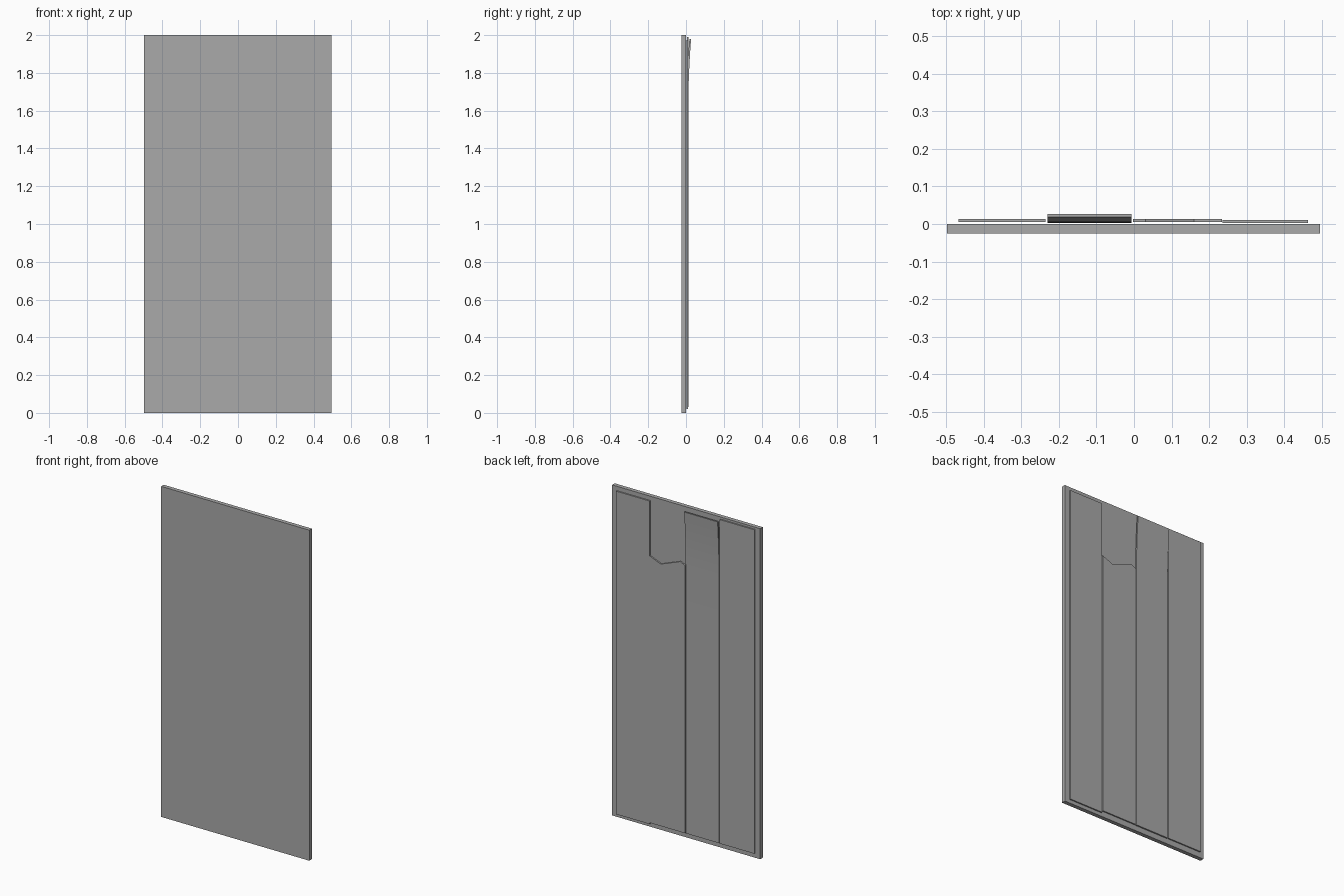
import bpy
import bmesh

cube = bpy.data.objects.get("Cube")
if cube:
    bpy.data.objects.remove(cube, do_unlink=True)

grey = bpy.data.materials.new("plain_grey")
grey.use_nodes = True
colour = (0.4, 0.4, 0.4, 1.0)
grey.diffuse_color = colour
for node in grey.node_tree.nodes:
    if node.type == "BSDF_PRINCIPLED":
        node.inputs["Base Color"].default_value = colour


def extrude_profile(name, points, direction):
    """Extrude a closed flat outline along a direction into a solid."""
    bm = bmesh.new()
    face = bm.faces.new([bm.verts.new(p) for p in points])
    moved = bmesh.ops.extrude_face_region(bm, geom=[face])["geom"]
    verts = [g for g in moved if isinstance(g, bmesh.types.BMVert)]
    bmesh.ops.translate(bm, verts=verts, vec=direction)
    bmesh.ops.recalc_face_normals(bm, faces=bm.faces)
    mesh = bpy.data.meshes.new(name)
    bm.to_mesh(mesh)
    bm.free()
    mesh.materials.append(grey)
    obj = bpy.data.objects.new(name, mesh)
    bpy.context.collection.objects.link(obj)
    return obj


def board(name, outline, back, front):
    """Upright board from an x, z outline between two depths."""
    extrude_profile(name, [(x, back, z) for x, z in outline], (0, front - back, 0))


def rectangle(x0, x1, z0, z1):
    return [(x0, z0), (x1, z0), (x1, z1), (x0, z1)]


# Backing panel
board("backing_panel", rectangle(-0.497, 0.495, 0, 2), -0.025, 0)

# Straight planks on the back
board("outer_right_plank", rectangle(-0.467, -0.235, 0.03, 1.99), 0.005, 0.013)
board("outer_left_plank", rectangle(0.236, 0.463, 0.02, 1.975), 0.002, 0.010)

# Short plank with a snapped, jagged top
broken = [(-0.003, 0.03), (0.234, 0.03), (0.234, 1.645), (0.16, 1.615),
          (0.03, 1.665), (-0.003, 1.65)]
board("broken_plank", broken, 0.005, 0.013)

# Plank whose top curls away from the panel
bend_start, top, steps = 1.6, 1.98, 10
curve = [(0.003, 0.03)]
for i in range(steps + 1):
    t = i / steps
    curve.append((0.003 + 0.015 * t * t, bend_start + (top - bend_start) * t))
outline = curve + [(y + 0.009, z) for y, z in reversed(curve)]
bent = extrude_profile("bent_plank", [(-0.23, y, z) for y, z in outline], (0.223, 0, 0))

bpy.ops.object.select_all(action="DESELECT")
bent.select_set(True)
bpy.context.view_layer.objects.active = bent
bpy.ops.object.shade_smooth_by_angle()
